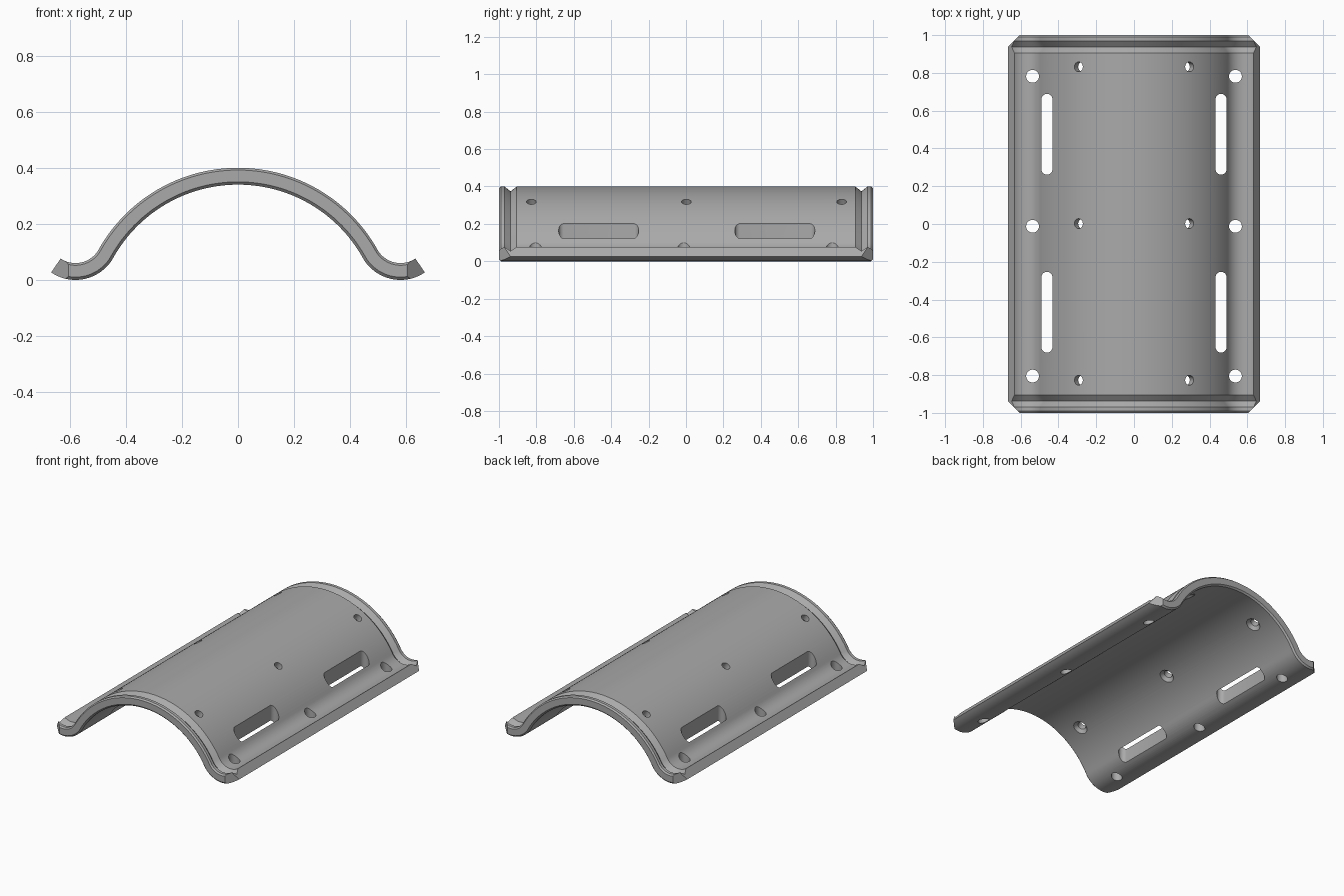
import bpy, bmesh
from math import sin, cos, pi, atan2, radians, hypot
from mathutils import Matrix, Vector

if "Cube" in bpy.data.objects:
    bpy.data.objects.remove(bpy.data.objects["Cube"])

ARCH_Z, ARCH_R, WALL = -0.17, 0.57, 0.06     # main arch
LIP_X, LIP_Z, LIP_R = 0.58, 0.155, 0.095     # upturned side lip
TANGENT = atan2(LIP_X, LIP_Z - ARCH_Z)
LIP_END = radians(34)


def half_curve(depth):
    """Points from the crown to the side lip, at a depth below the top skin."""
    pts = []
    for i in range(33):
        a = TANGENT * i / 32
        r = ARCH_R - depth
        pts.append((r * sin(a), ARCH_Z + r * cos(a)))
    for i in range(1, 21):
        a = -TANGENT + (TANGENT + LIP_END) * i / 20
        r = LIP_R + depth
        pts.append((LIP_X + r * sin(a), LIP_Z - r * cos(a)))
    return pts


def full_curve(depth):
    half = half_curve(depth)
    return [(-x, z) for x, z in half[:0:-1]] + half


def section(bm, y, top_inset, bottom_inset):
    outline = full_curve(top_inset) + full_curve(WALL - bottom_inset)[::-1]
    return [bm.verts.new((x, y, z)) for x, z in outline]


def new_object(name, bm):
    bmesh.ops.recalc_face_normals(bm, faces=bm.faces)
    mesh = bpy.data.meshes.new(name)
    bm.to_mesh(mesh)
    bm.free()
    obj = bpy.data.objects.new(name, mesh)
    bpy.context.collection.objects.link(obj)
    return obj


def skin(bm, rings):
    n = len(rings[0])
    for a, b in zip(rings, rings[1:]):
        for i in range(n):
            bm.faces.new((a[i], a[(i + 1) % n], b[(i + 1) % n], b[i]))
    bm.faces.new(rings[0])
    bm.faces.new(rings[-1][::-1])


# Arched shell with a V groove and a thin bevel at each end
bm = bmesh.new()
stations = [(1, 0.008, 0.01), (0.99, 0, 0), (0.97, 0, 0), (0.938, 0.026, 0), (0.905, 0, 0)]
stations = [(-y, t, b) for y, t, b in stations] + stations[::-1]
skin(bm, [section(bm, *s) for s in stations])
shell = new_object("arched_cover", bm)

# Cutters: round holes, slots and corner chamfers
bm = bmesh.new()


def hole(matrix, levels, stretch=0.0, sides=32):
    """Stack of circles (height, radius), lengthened along y for a slot."""
    rings = []
    for h, r in levels:
        ring = []
        for i in range(sides):
            a = 2 * pi * (i + 0.5) / sides
            y = r * sin(a) + (stretch if sin(a) > 0 else -stretch)
            ring.append(bm.verts.new(matrix @ Vector((r * cos(a), y, h))))
        rings.append(ring)
    skin(bm, rings)


for side in (-1, 1):
    # Vertical fixing holes in the lips
    for y in (-0.805, -0.012, 0.782):
        hole(Matrix.Translation((side * 0.537, y, 0)), [(-0.1, 0.034), (0.4, 0.034)])
    # Long slots low on the arch
    for y in (-0.467, 0.475):
        hole(Matrix.Translation((side * 0.461, y, 0)), [(-0.1, 0.029), (0.4, 0.029)], 0.185)
    # Radial screw holes, countersunk underneath
    tilt = Matrix.Rotation(side * radians(31), 4, 'Y')
    floor = ARCH_R - WALL
    for y in (-0.827, 0.002, 0.832):
        hole(Matrix.Translation((0, y, ARCH_Z)) @ tilt,
             [(floor - 0.02, 0.062), (floor + 0.02, 0.026), (ARCH_R + 0.1, 0.026)])
    # Chamfered plan corners
    for end in (-1, 1):
        place = (Matrix.Translation((side * 0.777, end * 1.111, 0))
                 @ Matrix.Rotation(pi / 4, 4, 'Z') @ Matrix.Scale(0.4, 4))
        bmesh.ops.create_cube(bm, size=1, matrix=place)
cutter = new_object("hole_cutter", bm)
cutter.hide_render = True

mod = shell.modifiers.new("holes", 'BOOLEAN')
mod.operation, mod.solver, mod.object = 'DIFFERENCE', 'EXACT', cutter
bpy.ops.object.select_all(action='DESELECT')
shell.select_set(True)
bpy.context.view_layer.objects.active = shell
bpy.ops.object.modifier_apply(modifier=mod.name)
bpy.data.objects.remove(cutter)

# Plain grey finish
grey = bpy.data.materials.new("plain_grey")
grey.use_nodes = True
colour = (0.4, 0.4, 0.4, 1)
grey.diffuse_color = colour
grey.node_tree.nodes["Principled BSDF"].inputs["Base Color"].default_value = colour
shell.data.materials.clear()
shell.data.materials.append(grey)
bpy.ops.object.shade_smooth_by_angle(angle=radians(25))
